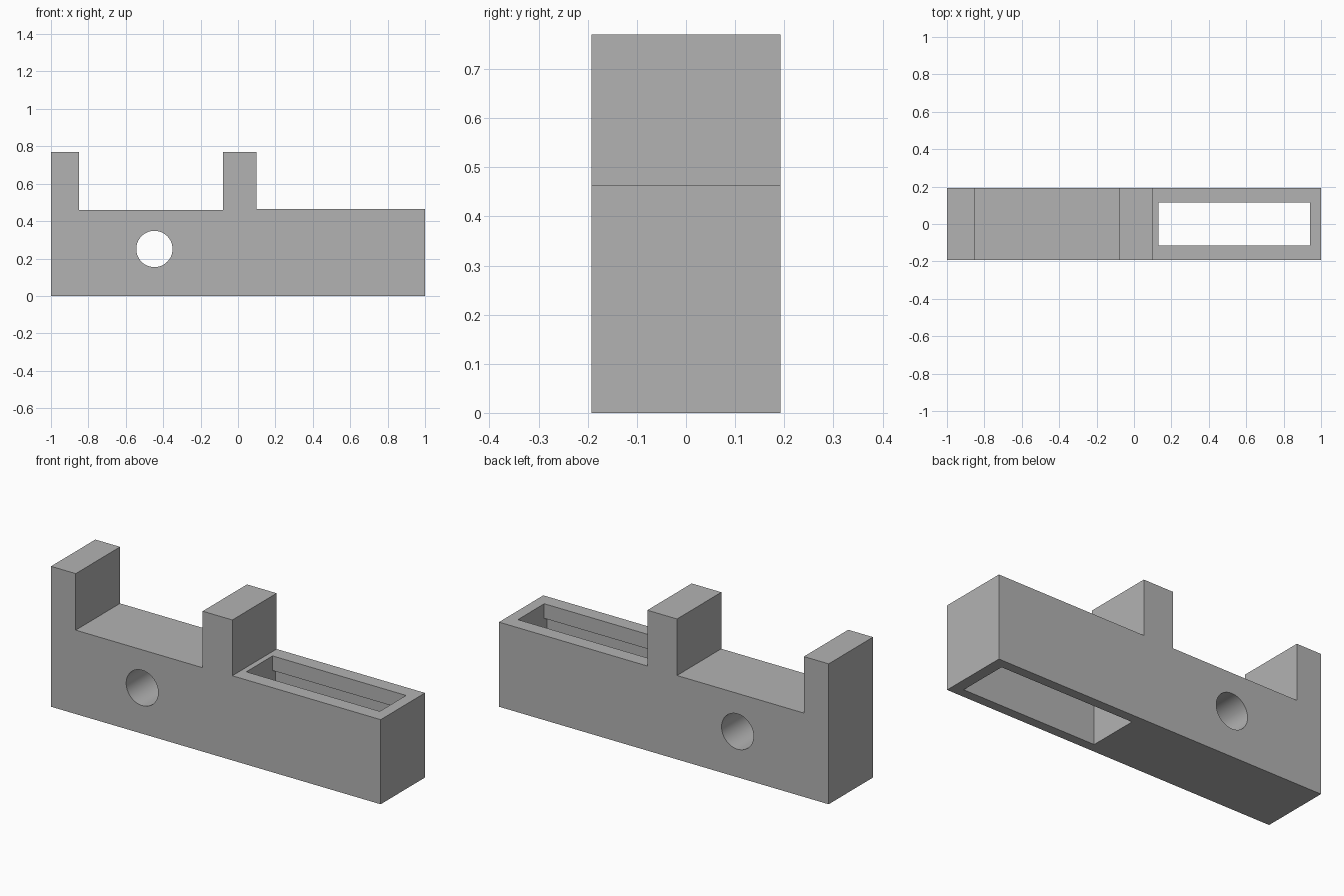
import bpy
import bmesh
from mathutils import Matrix, Vector

HALF_DEPTH = 0.192
SHELF_Z = 0.464

cube = bpy.data.objects.get("Cube")
if cube:
    bpy.data.objects.remove(cube, do_unlink=True)

grey = bpy.data.materials.new("plain grey")
grey.use_nodes = True
colour = (0.45, 0.45, 0.45, 1)
grey.diffuse_color = colour
grey.node_tree.nodes["Principled BSDF"].inputs["Base Color"].default_value = colour


def make_object(name, bm):
    bmesh.ops.recalc_face_normals(bm, faces=bm.faces)
    mesh = bpy.data.meshes.new(name)
    bm.to_mesh(mesh)
    bm.free()
    mesh.materials.append(grey)
    obj = bpy.data.objects.new(name, mesh)
    bpy.context.collection.objects.link(obj)
    return obj


def extruded_profile(name, points):
    bm = bmesh.new()
    face = bm.faces.new([bm.verts.new((x, -HALF_DEPTH, z)) for x, z in points])
    result = bmesh.ops.extrude_face_region(bm, geom=[face])
    moved = [v for v in result["geom"] if isinstance(v, bmesh.types.BMVert)]
    bmesh.ops.translate(bm, verts=moved, vec=(0, 2 * HALF_DEPTH, 0))
    return make_object(name, bm)


def box(name, low, high):
    low, high = Vector(low), Vector(high)
    bm = bmesh.new()
    matrix = Matrix.Translation((low + high) / 2) @ Matrix.Diagonal((*(high - low), 1))
    bmesh.ops.create_cube(bm, size=1, matrix=matrix)
    return make_object(name, bm)


def cross_cylinder(name, x, z, radius):
    bm = bmesh.new()
    matrix = Matrix.Translation((x, 0, z)) @ Matrix.Rotation(1.5707963, 4, "X")
    bmesh.ops.create_cone(bm, cap_ends=True, segments=64, radius1=radius,
                          radius2=radius, depth=1, matrix=matrix)
    return make_object(name, bm)


# Block with an end post, a saddle, a middle post and a low shelf
block = extruded_profile("bracket_block", [
    (-1, 0), (1, 0), (1, SHELF_Z), (0.10, SHELF_Z), (0.10, 0.77),
    (-0.08, 0.77), (-0.08, 0.46), (-0.85, 0.46), (-0.85, 0.77), (-1, 0.77)])

# Cross hole, narrow slot mouth, and wider cavity open at the bottom
cutters = [
    cross_cylinder("cross_hole_cutter", -0.447, 0.251, 0.097),
    box("slot_mouth_cutter", (0.13, -0.114, 0.2), (0.94, 0.114, 0.6)),
    box("slot_cavity_cutter", (0.13, -0.14, -0.1), (0.94, 0.14, SHELF_Z - 0.08)),
]

bpy.ops.object.select_all(action="DESELECT")
block.select_set(True)
bpy.context.view_layer.objects.active = block
for cutter in cutters:
    cutter.hide_render = True
    cut = block.modifiers.new(cutter.name, "BOOLEAN")
    cut.operation = "DIFFERENCE"
    cut.solver = "EXACT"
    cut.object = cutter
    bpy.ops.object.modifier_apply(modifier=cut.name)
    bpy.data.objects.remove(cutter, do_unlink=True)

bpy.ops.object.shade_smooth_by_angle()
